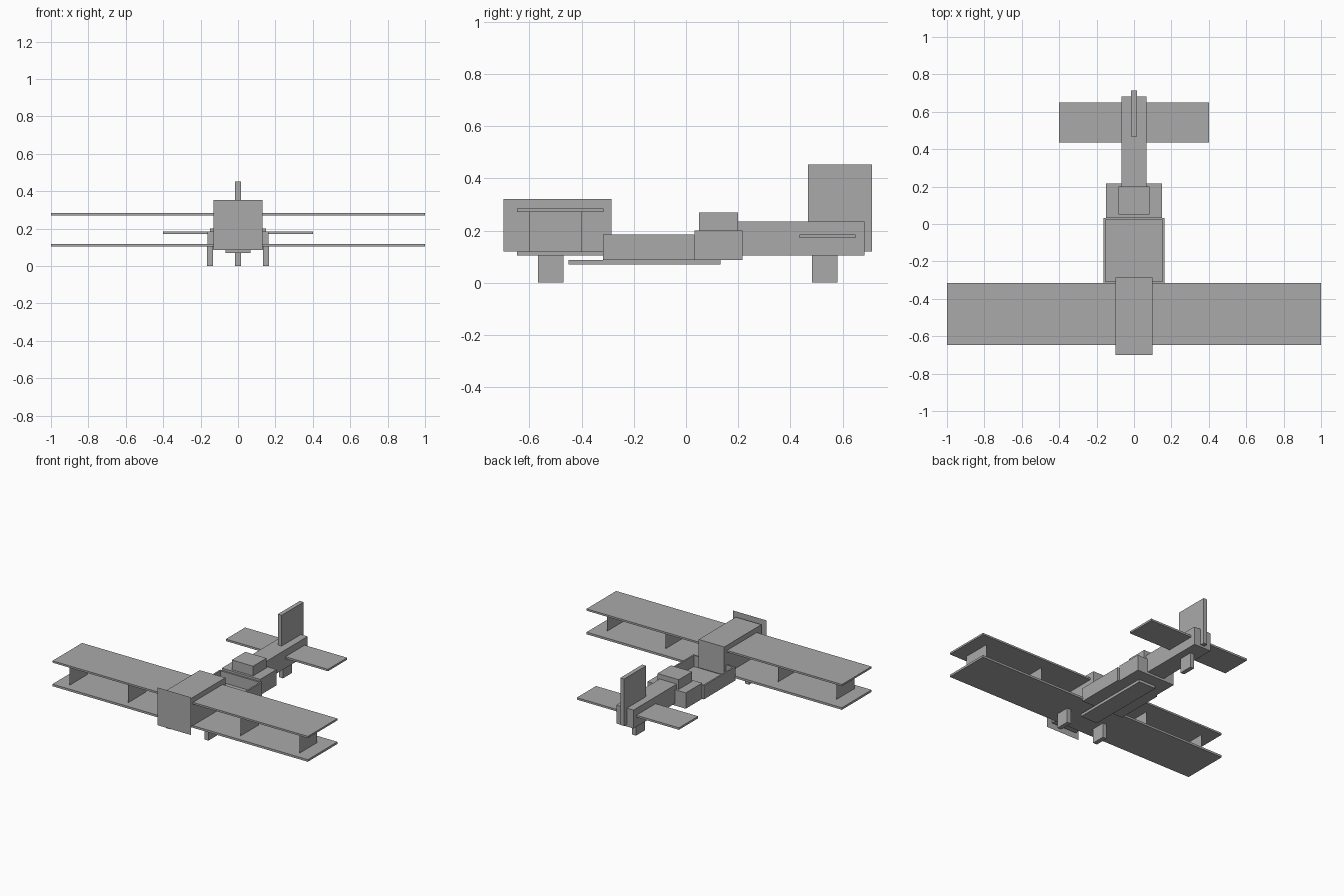
import bpy, bmesh
from mathutils import Vector

cube = bpy.data.objects.get("Cube")
if cube:
    bpy.data.objects.remove(cube, do_unlink=True)

grey = bpy.data.materials.new("plain_grey")
grey.use_nodes = True
COLOUR = (0.4, 0.4, 0.4, 1)
grey.diffuse_color = COLOUR
grey.node_tree.nodes["Principled BSDF"].inputs["Base Color"].default_value = COLOUR


def finish(name, bm):
    mesh = bpy.data.meshes.new(name)
    bm.to_mesh(mesh)
    bm.free()
    mesh.materials.append(grey)
    obj = bpy.data.objects.new(name, mesh)
    bpy.context.scene.collection.objects.link(obj)
    return obj


def box_mesh(x, y, z):
    """Box from (low, high) ranges on each axis."""
    bm = bmesh.new()
    bmesh.ops.create_cube(bm, size=1)
    for v in bm.verts:
        v.co = Vector([(a + b) / 2 + c * (b - a) for (a, b), c in zip((x, y, z), v.co)])
    return bm


def box(name, x, y, z):
    return finish(name, box_mesh(x, y, z))


def centred(name, half, y, z):
    return box(name, (-half, half), y, z)


def sheet(name, corners):
    """Single flat face with no thickness."""
    bm = bmesh.new()
    bm.faces.new([bm.verts.new(c) for c in corners])
    return finish(name, bm)


# Nose: engine block and flat propeller sheet
centred("engine", 0.1, (-0.7, -0.285), (0.12, 0.32))
PW, PY, P0, P1 = 0.132, -0.713, 0.086, 0.353
sheet("propeller_sheet", [(-PW, PY, P0), (PW, PY, P0), (PW, PY, P1), (-PW, PY, P1)])

# Wings and the flat struts between them
WING_Y = (-0.647, -0.316)
centred("lower_wing", 1, WING_Y, (0.104, 0.119))
centred("upper_wing", 1, WING_Y, (0.271, 0.284))
for side, label in ((1, "left"), (-1, "right")):
    for pos, place in ((0.44, "inner"), (0.9, "outer")):
        x = side * pos
        sheet(f"{label}_{place}_strut",
              [(x, y, z) for y, z in ((-0.6, 0.119), (-0.4, 0.119), (-0.4, 0.271), (-0.6, 0.271))])

# Open cockpit tub: inset the top and push it down
bm = box_mesh((-0.164, 0.164), (-0.317, 0.033), (0.088, 0.185))
top = max(bm.faces, key=lambda f: f.calc_center_median().z)
bmesh.ops.inset_region(bm, faces=[top], thickness=0.015)
floor = bmesh.ops.extrude_discrete_faces(bm, faces=[top])["faces"][0]
for v in floor.verts:
    v.co.z = 0.106
finish("cockpit_tub", bm)

# Body behind the cockpit
centred("rear_body", 0.15, (0.033, 0.217), (0.088, 0.2))
centred("headrest", 0.083, (0.05, 0.2), (0.2, 0.269))
centred("tail_boom", 0.067, (0.2, 0.683), (0.104, 0.234))
centred("belly_plate", 0.067, (-0.45, 0.132), (0.069, 0.088))

# Tail surfaces
centred("tail_fin", 0.015, (0.467, 0.713), (0.119, 0.452))
centred("tailplane", 0.4, (0.435, 0.65), (0.171, 0.185))

# Landing gear
for side, label in ((1, "left"), (-1, "right")):
    box(f"{label}_wheel", sorted((side * 0.134, side * 0.165)), (-0.567, -0.47), (0, 0.104))
centred("tail_wheel", 0.015, (0.482, 0.581), (0, 0.104))
